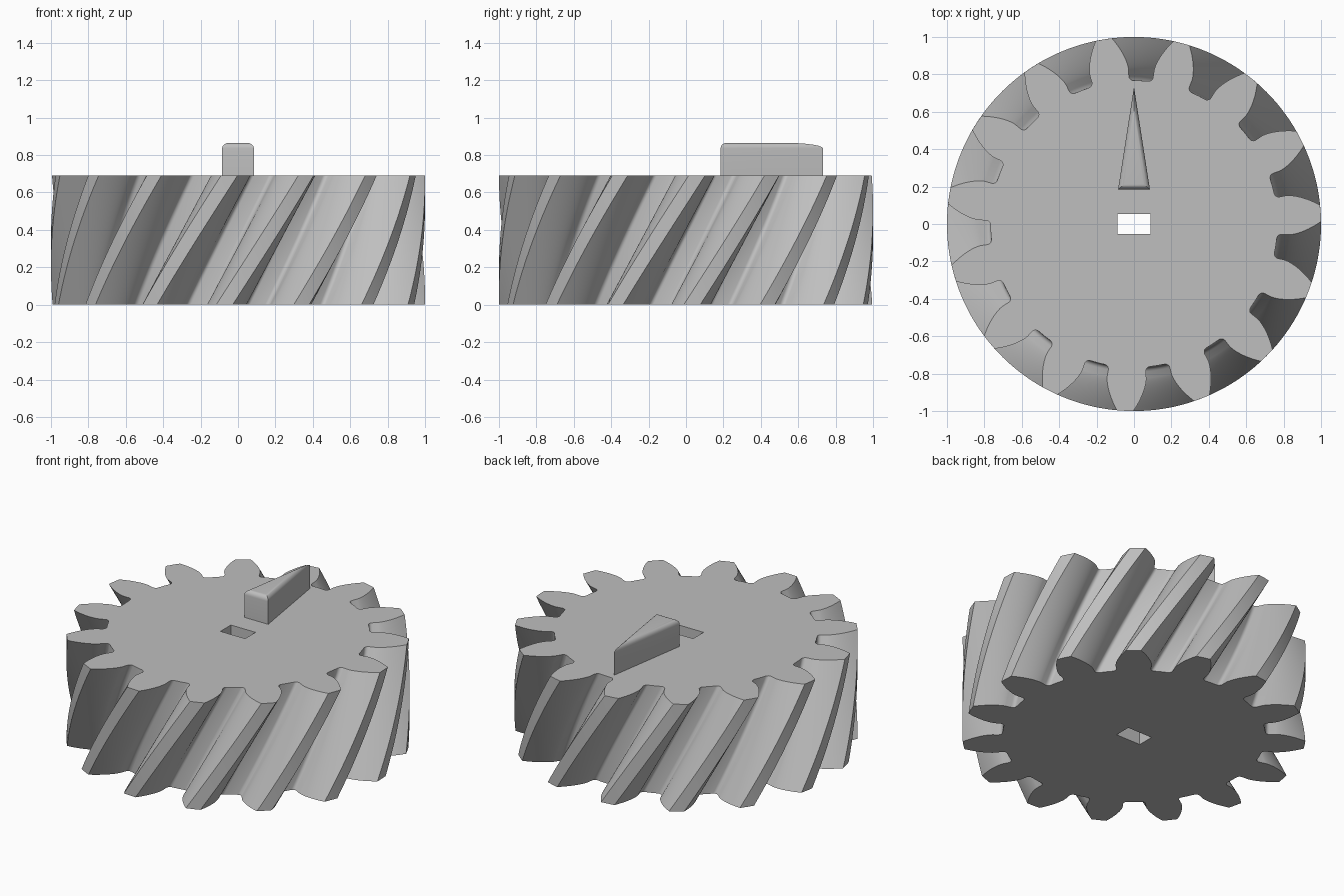
import bpy, bmesh
from math import sin, cos, tan, acos, atan, sqrt, pi, radians

old = bpy.data.objects.get("Cube")
if old:
    bpy.data.objects.remove(old, do_unlink=True)

grey = bpy.data.materials.new("plain grey")
grey.use_nodes = True
grey.diffuse_color = (0.52, 0.52, 0.52, 1)
grey.node_tree.nodes["Principled BSDF"].inputs["Base Color"].default_value = (0.52, 0.52, 0.52, 1)

# Gear dimensions
TEETH, HEIGHT, TIP_R = 15, 0.69, 1.0
HELIX = radians(30)
MODULE = TIP_R / (TEETH / 2 / cos(HELIX) + 1)
PITCH_R = TIP_R - MODULE
ROOT_R = PITCH_R - 1.25 * MODULE
PRESSURE = atan(tan(radians(20)) / cos(HELIX))
BASE_R = PITCH_R * cos(PRESSURE)
TWIST = HEIGHT * tan(HELIX) / PITCH_R
TOP_ANGLE = radians(75.3)


def finish(bm, name):
    bmesh.ops.recalc_face_normals(bm, faces=bm.faces)
    mesh = bpy.data.meshes.new(name)
    bm.to_mesh(mesh)
    bm.free()
    mesh.materials.append(grey)
    obj = bpy.data.objects.new(name, mesh)
    bpy.context.collection.objects.link(obj)
    bpy.ops.object.select_all(action='DESELECT')
    obj.select_set(True)
    bpy.context.view_layer.objects.active = obj
    bpy.ops.object.shade_smooth_by_angle(angle=radians(30))
    return obj


def bridge(bm, a, b):
    for i in range(len(a)):
        j = (i + 1) % len(a)
        bm.faces.new((a[i], a[j], b[j], b[i]))


def ring_edges(bm, ring):
    return [bm.edges.get((v, ring[(i + 1) % len(ring)])) for i, v in enumerate(ring)]


def involute(a):
    return tan(a) - a


def half_tooth():
    """(angle from tooth centre, radius), from the valley up to the tip."""
    base_half = pi / TEETH / 2 + involute(PRESSURE)
    fillet, steps = 0.024, 5
    pts = [(pi / TEETH, ROOT_R)]
    for i in range(steps + 1):
        f = pi / 2 * (1 - i / steps)
        r = ROOT_R + fillet * (1 - sin(f))
        pts.append((base_half + fillet * (1 - cos(f)) / r, r))
    for i in range(11):
        r = BASE_R + (TIP_R - BASE_R) * (i / 10) ** 1.3
        pts.append((base_half - involute(acos(min(1, BASE_R / r))), r))
    pts.append((0, TIP_R))
    return pts


# Helical gear body with a rectangular through hole
half = half_tooth()
tooth = [(-a, r) for a, r in half] + [(a, r) for a, r in reversed(half[1:-1])]
profile = [(a + k * 2 * pi / TEETH, r) for k in range(TEETH) for a, r in tooth]
bm = bmesh.new()
LEVELS = 20
rings = []
for n in range(LEVELS + 1):
    t = n / LEVELS
    turn = TOP_ANGLE - TWIST * (1 - t)
    rings.append([bm.verts.new((r * cos(a + turn), r * sin(a + turn), HEIGHT * t))
                  for a, r in profile])
for lower, upper in zip(rings, rings[1:]):
    bridge(bm, lower, upper)
slot = [[bm.verts.new((sx * 0.088, sy * 0.053, z))
         for sx, sy in ((-1, -1), (1, -1), (1, 1), (-1, 1))] for z in (0, HEIGHT)]
bridge(bm, *slot)
for outer, inner, side in ((rings[0], slot[0], -1), (rings[-1], slot[1], 1)):
    bmesh.ops.triangle_fill(bm, use_beauty=True, normal=(0, 0, side),
                            edges=ring_edges(bm, outer) + ring_edges(bm, inner))
finish(bm, "helical_gear")

# Pointer wedge with a rounded top edge
W, Y0, Y1, TOP, ROUND = 0.085, 0.185, 0.733, 0.865, 0.03
L = Y1 - Y0
inradius = 2 * W * L / (2 * W + 2 * sqrt(W * W + L * L))
cy = Y0 + inradius
bm = bmesh.new()


def wedge_ring(inset, z):
    s = 1 - inset / inradius
    return [bm.verts.new((x * s, cy + (y - cy) * s, z))
            for x, y in ((-W, Y0), (W, Y0), (0, Y1))]


loops = [wedge_ring(0, HEIGHT - 0.01)]
for i in range(7):
    f = pi / 2 * i / 6
    loops.append(wedge_ring(ROUND * (1 - cos(f)), TOP - ROUND + ROUND * sin(f)))
for lower, upper in zip(loops, loops[1:]):
    bridge(bm, lower, upper)
bm.faces.new(loops[-1])
bm.faces.new(loops[0])
finish(bm, "pointer_wedge")
